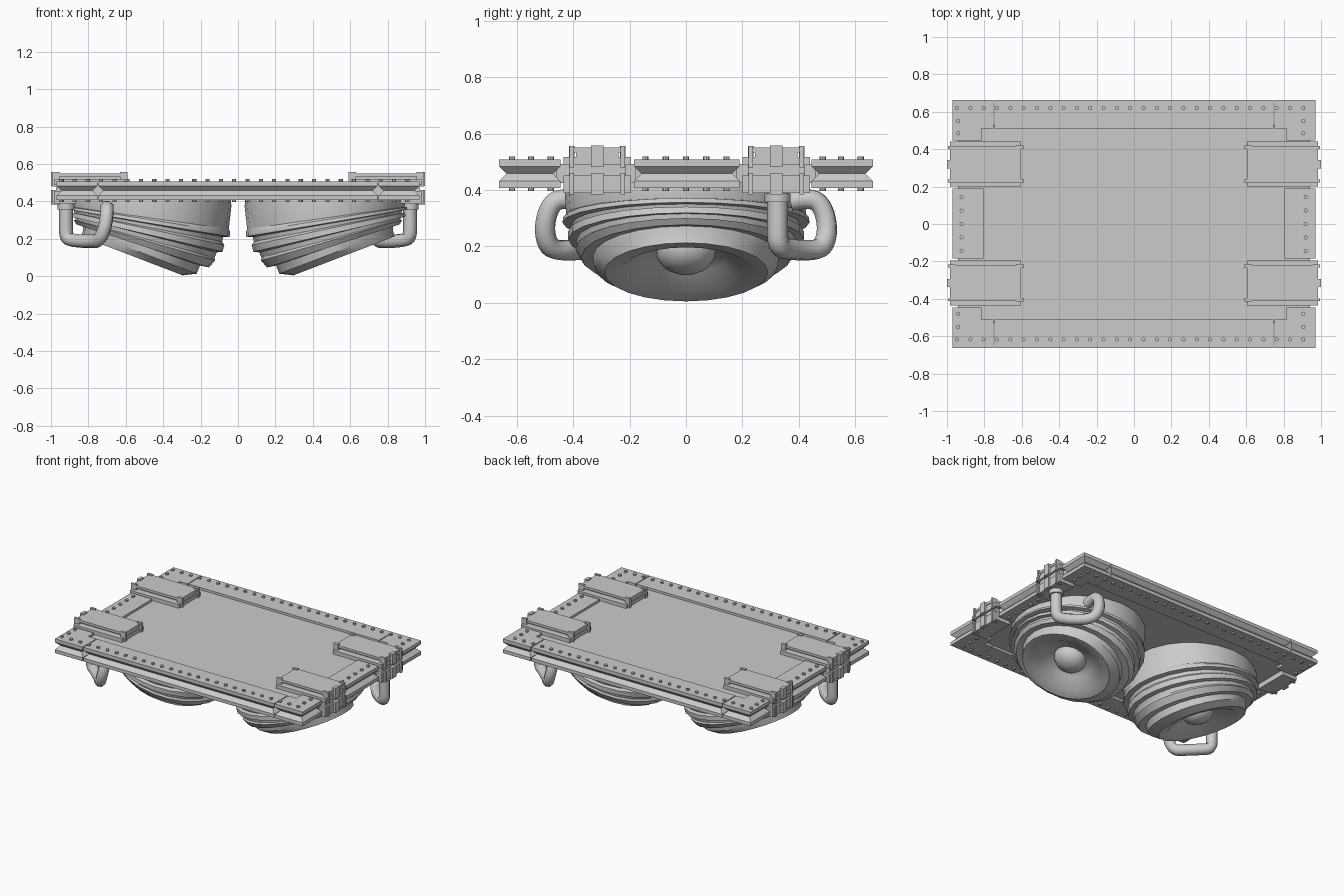
import bpy, bmesh, math
from mathutils import Vector, Matrix

if "Cube" in bpy.data.objects:
    bpy.data.objects.remove(bpy.data.objects["Cube"])


def finish(bm, name, angle=None):
    bmesh.ops.recalc_face_normals(bm, faces=bm.faces)
    me = bpy.data.meshes.new(name)
    bm.to_mesh(me)
    bm.free()
    ob = bpy.data.objects.new(name, me)
    bpy.context.collection.objects.link(ob)
    if angle:
        bpy.ops.object.select_all(action='DESELECT')
        ob.select_set(True)
        bpy.context.view_layer.objects.active = ob
        bpy.ops.object.shade_smooth_by_angle(angle=math.radians(angle))
    return ob


def add_box(bm, x0, x1, y0, y1, z0, z1):
    m = Matrix.Translation(((x0 + x1) / 2, (y0 + y1) / 2, (z0 + z1) / 2))
    m = m @ Matrix.Diagonal((abs(x1 - x0), abs(y1 - y0), z1 - z0, 1))
    bmesh.ops.create_cube(bm, size=1, matrix=m)


def loft(bm, loops):
    rows = [[bm.verts.new(p) for p in lp] for lp in loops]
    n = len(rows[0])
    for a, b in zip(rows, rows[1:]):
        for i in range(n):
            j = (i + 1) % n
            bm.faces.new((a[i], a[j], b[j], b[i]))
    bm.faces.new(rows[0][::-1])
    bm.faces.new(rows[-1])


def inset(poly, d):
    out = []
    for i, p in enumerate(poly):
        p = Vector(p)
        e1 = (p - Vector(poly[i - 1])).normalized()
        e2 = (Vector(poly[(i + 1) % len(poly)]) - p).normalized()
        out.append(p + Vector((-e1.y - e2.y, e1.x + e2.x)) * d)
    return out


# frame segments: flat bars with a V groove running round every side
def frame_segment(poly, name):
    bm = bmesh.new()
    levels = [(.408, 0), (.432, 0), (.458, .026), (.484, 0), (.508, 0)]
    loft(bm, [[(p.x, p.y, z) for p in inset(poly, d)] for z, d in levels])
    finish(bm, name)


def rect(x0, x1, y0, y1):
    return [(x0, y0), (x1, y0), (x1, y1), (x0, y1)]


corner = [(.815, .446), (.97, .446), (.97, .663), (.752, .663), (.752, .51), (.815, .51)]
for sx in (1, -1):
    for sy in (1, -1):
        pts = [(x * sx, y * sy) for x, y in corner]
        frame_segment(pts if sx * sy > 0 else pts[::-1], "frame_corner")
    frame_segment(rect(*sorted((.805 * sx, .97 * sx)), -.184, .19), "frame_side")
    frame_segment(rect(-.746, .746, *sorted((.51 * sx, .663 * sx))), "frame_long_bar")

# central panel with tongues under the clamps
bm = bmesh.new()
add_box(bm, -.83, .83, -.53, .53, .425, .492)
for s in (1, -1):
    for t in (1, -1):
        add_box(bm, .82 * s, .94 * s, .18 * t, .46 * t, .425, .492)
finish(bm, "centre_panel")

# rivets on both faces of the frame
spots = [(-.946 + .0712 * i, y) for i in range(27) for y in (-.617, .62)]
spots += [(x, y) for x in (-.94, .905) for y in (.55, .485, -.48, -.55)]
spots += [(x, .072 * i) for x in (-.922, .918) for i in range(-2, 3)]
bm = bmesh.new()
for x, y in spots:
    for z in (.403, .513):
        bmesh.ops.create_cone(bm, cap_ends=True, segments=8, radius1=.011, radius2=.011,
                              depth=.013, matrix=Matrix.Translation((x, y, z)))
finish(bm, "rivets")

# edge clamps
for sx in (1, -1):
    for cy in (.32, -.315):
        bm = bmesh.new()

        def part(x0, x1, w0, w1, z0, z1):
            add_box(bm, x0 * sx, x1 * sx, cy + w0, cy + w1, z0, z1)
        part(.603, .985, -.12, .12, .488, .518)     # upper jaw, base
        part(.608, .98, -.075, .075, .515, .54)     # upper jaw, recessed neck
        part(.603, .985, -.097, .097, .533, .55)    # upper jaw, cap
        part(.87, .985, -.12, .12, .39, .452)       # lower jaw
        part(.9, .972, -.1, .1, .45, .49)           # spine
        part(.975, 1.0, -.022, .022, .482, .558)    # middle straps
        part(.975, 1.0, -.022, .022, .385, .46)
        for w in (-.09, .09):                       # side straps on both ends
            part(.955, .995, w - .008, w + .008, .48, .557)
            part(.955, .995, w - .008, w + .008, .385, .46)
            part(.592, .63, w - .01, w + .01, .492, .557)
        finish(bm, "edge_clamp")

# lamps: stepped, progressively tilted rings (centre x, centre z, radius, tilt)
shell = [(.465, .43, .425, 0), (.465, .39, .43, 2), (.47, .312, .425, 8),
         (.472, .303, .436, 9), (.475, .284, .438, 9.5), (.478, .28, .405, 10),
         (.48, .262, .402, 11), (.482, .254, .418, 12), (.49, .225, .418, 13),
         (.492, .222, .39, 14), (.497, .2, .385, 15), (.5, .192, .393, 16),
         (.51, .162, .372, 18), (.515, .165, .33, 19), (.525, .13, .325, 21),
         (.567, .109, .29, 21), (.562, .116, .225, 21), (.54, .165, .15, 21),
         (.53, .185, .1, 21)]
dome = [(.53, .185, .105, 21), (.539, .158, .1, 21), (.549, .132, .08, 21),
        (.555, .114, .045, 21), (.557, .109, .01, 21)]


def ring(cx, cz, r, tilt, sx, n=24):
    t = math.radians(tilt)
    return [(sx * (cx + r * math.cos(a) * math.cos(t)), r * math.sin(a),
             cz + r * math.cos(a) * math.sin(t))
            for a in (2 * math.pi * i / n for i in range(n))]


for sx in (1, -1):
    bm = bmesh.new()
    loft(bm, [ring(*s, sx) for s in shell])
    finish(bm, "lamp_housing", 30)
    bm = bmesh.new()
    loft(bm, [ring(*s, sx) for s in dome])
    finish(bm, "lamp_bulb", 50)

# feed pipes, the second turned half a circle from the first
path = [(.92, .325, .39), (.92, .325, .29), (.92, .325, .2), (.87, .355, .19), (.79, .42, .185),
        (.74, .485, .19), (.71, .505, .26), (.70, .485, .345), (.70, .44, .375), (.70, .37, .36)]
for s in (1, -1):
    cu = bpy.data.curves.new("feed_pipe", 'CURVE')
    cu.dimensions = '3D'
    cu.bevel_depth = .037
    cu.bevel_resolution = 2
    cu.use_fill_caps = True
    sp = cu.splines.new('NURBS')
    sp.points.add(len(path) - 1)
    for p, (x, y, z) in zip(sp.points, path):
        p.co = (x * s, y * s, z, 1)
    sp.order_u = 3
    sp.use_endpoint_u = True
    sp.resolution_u = 4
    bpy.context.collection.objects.link(bpy.data.objects.new("feed_pipe", cu))
    bm = bmesh.new()
    bmesh.ops.create_cone(bm, cap_ends=True, segments=16, radius1=.046, radius2=.046, depth=.03,
                          matrix=Matrix.Translation((.92 * s, .325 * s, .373)))
    finish(bm, "pipe_collar", 40)
